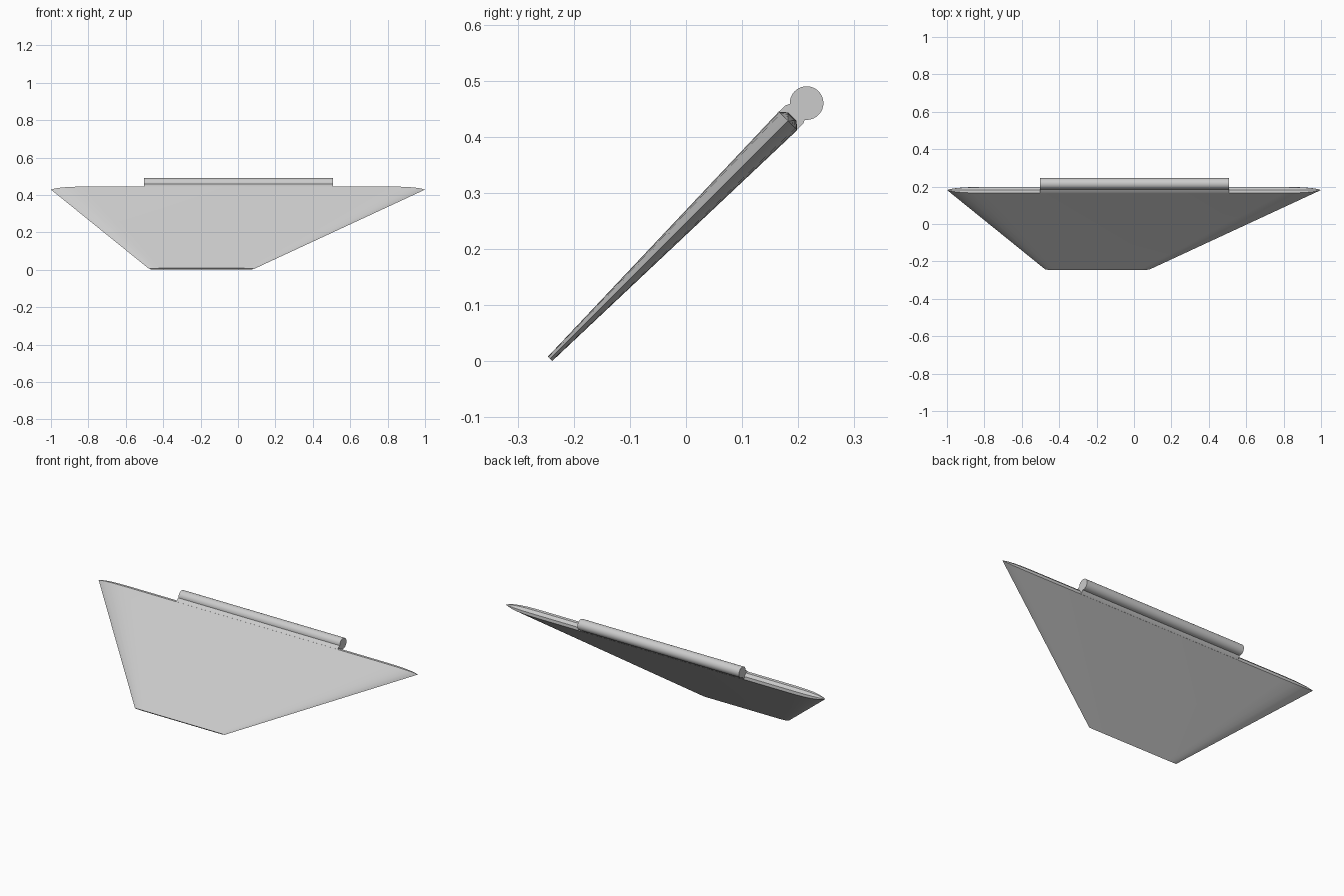
import bpy, bmesh, math
from mathutils import Vector

cube = bpy.data.objects.get("Cube")
if cube:
    bpy.data.objects.remove(cube, do_unlink=True)

grey = bpy.data.materials.new("light grey")
grey.use_nodes = True
colour = (0.6, 0.6, 0.6, 1)
grey.diffuse_color = colour
grey.node_tree.nodes["Principled BSDF"].inputs["Base Color"].default_value = colour

MID = 0.1743                      # offset of the fin's middle plane
ROOT, TIP = 0.4314, -0.1685       # span positions of the two ends
R = math.sqrt(0.5)


def place(x, span, off):
    """Point on the 45 degree plane: along x, up the span, off the plane."""
    n = MID + off
    return Vector((x, (span - n) * R, (span + n) * R))


def loft(name, loops, capped):
    """Skin a row of closed loops with quads."""
    bm = bmesh.new()
    rows = [[bm.verts.new(p) for p in loop] for loop in loops]
    for a, b in zip(rows, rows[1:]):
        for i in range(len(a)):
            j = (i + 1) % len(a)
            bm.faces.new((a[i], a[j], b[j], b[i]))
    if capped:
        bm.faces.new(rows[0])
        bm.faces.new(rows[-1])
    bmesh.ops.remove_doubles(bm, verts=bm.verts, dist=1e-5)
    bmesh.ops.recalc_face_normals(bm, faces=bm.faces)
    mesh = bpy.data.meshes.new(name)
    bm.to_mesh(mesh)
    bm.free()
    mesh.materials.append(grey)
    obj = bpy.data.objects.new(name, mesh)
    bpy.context.collection.objects.link(obj)
    bpy.ops.object.select_all(action='DESELECT')
    obj.select_set(True)
    bpy.context.view_layer.objects.active = obj
    bpy.ops.object.shade_smooth_by_angle(angle=math.radians(30))
    return obj


# Fin blade: thickness rises from sharp edges to a flat middle
nose = [(0, 0), (0.008, 0.28), (0.02, 0.55), (0.04, 0.8), (0.065, 0.94), (0.1, 1)]
stations = nose + [(1 - t, f) for t, f in reversed(nose)]
blade = []
for t, f in stations:
    tip_x = -0.475 + 0.56 * t
    root_x = -1 + 2 * t
    half = [(tip_x, TIP, 0.0055 * f),
            (root_x, ROOT, 0.0233 * f),
            (root_x, ROOT + 0.011 * f, 0.0103 * f)]
    blade.append([place(*p) for p in half]
                 + [place(x, s, -o) for x, s, o in reversed(half)])
loft("fin_blade", blade, False)

# Hinge neck and hinge barrel along the root
ends = (-0.503, 0.508)
neck = [(ROOT - 0.003, 0.0228), (0.447, 0.0228), (0.457, 0.0185), (0.47, 0.0185)]
outline = neck + [(s, -o) for s, o in reversed(neck)]
loft("hinge_neck", [[place(x, s, o) for s, o in outline] for x in ends], True)

ring = [(0.215 + 0.03 * math.cos(a), 0.46 + 0.03 * math.sin(a))
        for a in (math.tau * i / 32 for i in range(32))]
loft("hinge_barrel", [[Vector((x, y, z)) for y, z in ring] for x in ends], True)
